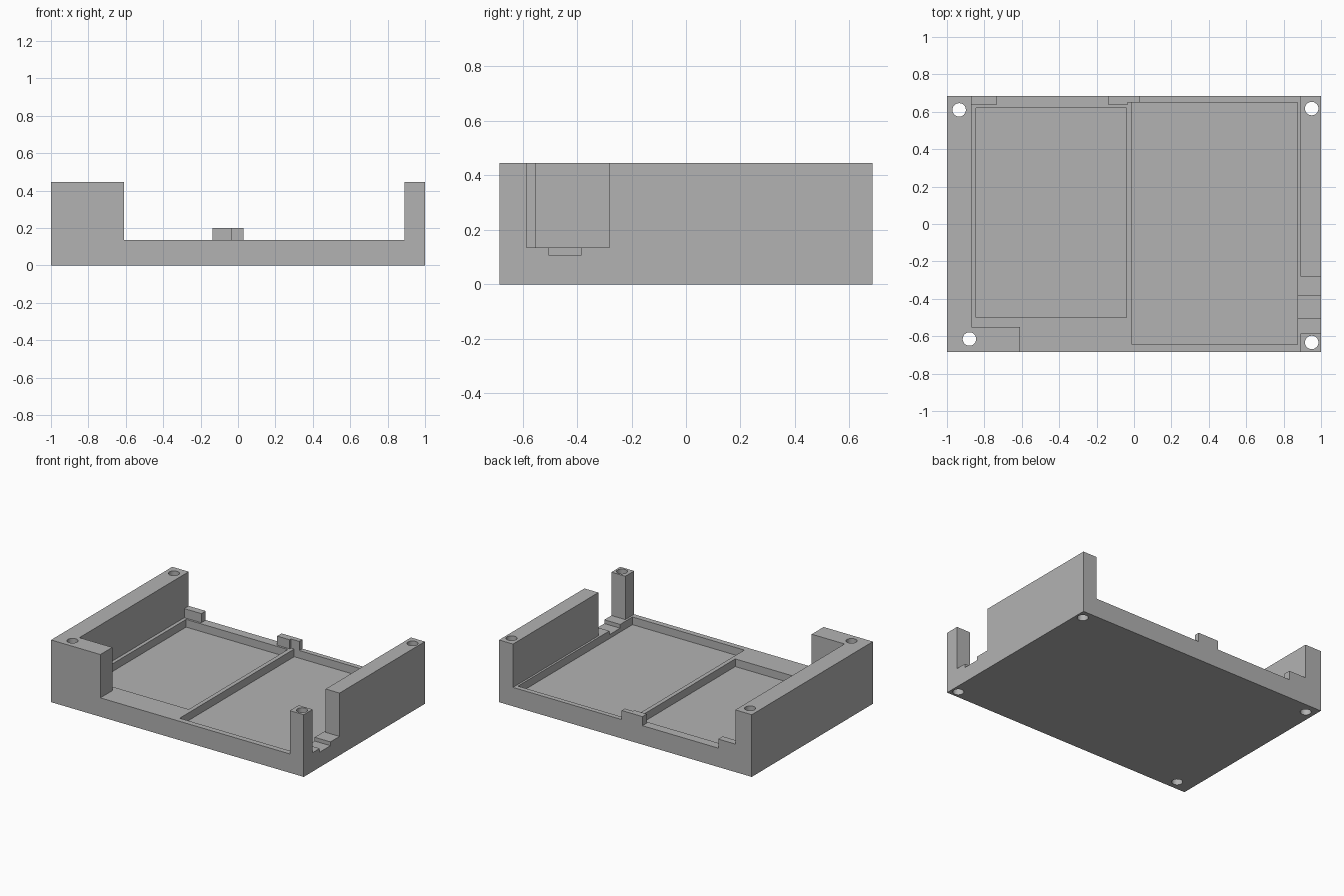
import bpy, bmesh, math
from mathutils import Matrix, Vector

cube = bpy.data.objects.get("Cube")
if cube:
    bpy.data.objects.remove(cube, do_unlink=True)

FLOOR, TAB_TOP, TOP, HALF_Y = 0.135, 0.2, 0.445, 0.685
OUT = 1.2  # cutters reach past the outside of the block

grey = bpy.data.materials.new("plain grey")
grey.use_nodes = True
colour = (0.448, 0.448, 0.448, 1)
grey.diffuse_color = colour
grey.node_tree.nodes["Principled BSDF"].inputs["Base Color"].default_value = colour


def finish(bm, name):
    mesh = bpy.data.meshes.new(name)
    bm.to_mesh(mesh)
    bm.free()
    mesh.materials.append(grey)
    ob = bpy.data.objects.new(name, mesh)
    bpy.context.collection.objects.link(ob)
    return ob


def box(name, x, y, z):
    bm = bmesh.new()
    bmesh.ops.create_cube(bm, size=1)
    spans = (x, y, z)
    size = Vector([b - a for a, b in spans])
    centre = Vector([(a + b) / 2 for a, b in spans])
    bm.transform(Matrix.Translation(centre) @ Matrix.Diagonal(size).to_4x4())
    return finish(bm, name)


def drill(name, x, y):
    bm = bmesh.new()
    bmesh.ops.create_cone(bm, cap_ends=True, segments=32, radius1=0.036, radius2=0.036,
                          depth=2, matrix=Matrix.Translation((x, y, 0)))
    return finish(bm, name)


def cut(body, cutter):
    cutter.hide_render = True
    mod = body.modifiers.new("cut", 'BOOLEAN')
    mod.operation, mod.solver, mod.object = 'DIFFERENCE', 'EXACT', cutter
    bpy.context.view_layer.objects.active = body
    bpy.ops.object.modifier_apply(modifier=mod.name)
    bpy.data.objects.remove(cutter, do_unlink=True)


# Solid block that the tray is milled from
tray = box("enclosure_tray", (-1, 1), (-HALF_Y, HALF_Y), (0, TOP))

# Cavity, openings and recesses: name, x span, y span, bottom height
cuts = [
    ("main_cavity", (-0.87, 0.89), (-0.55, 0.635), FLOOR),
    ("front_opening", (-0.61, 0.89), (-OUT, -0.4), FLOOR),
    ("back_opening", (-0.87, 0.89), (0.5, OUT), TAB_TOP),
    ("back_gap_right", (-0.735, -0.135), (0.5, OUT), FLOOR),
    ("back_gap_left", (0.03, 0.89), (0.5, OUT), FLOOR),
    ("tab_step", (-0.035, 0.1), (0.5, 0.65), FLOOR),
    ("side_gap", (0.8, OUT), (-0.585, -0.28), FLOOR),
    ("cable_notch", (0.8, OUT), (-0.505, -0.383), 0.108),
    ("right_pocket", (-0.845, -0.04), (-0.5, 0.62), 0.08),
    ("left_pocket", (-0.01, 0.875), (-0.645, 0.65), 0.08),
]
for name, x, y, bottom in cuts:
    cut(tray, box(name, x, y, (bottom, OUT)))

# Screw holes through the four corners
for x, y in [(-0.935, 0.61), (0.95, 0.617), (-0.88, -0.615), (0.95, -0.633)]:
    cut(tray, drill("screw_hole", x, y))

# Merge flat faces left split by the cuts
bm = bmesh.new()
bm.from_mesh(tray.data)
bmesh.ops.remove_doubles(bm, verts=bm.verts, dist=0.0001)
bmesh.ops.dissolve_limit(bm, angle_limit=math.radians(1), verts=bm.verts, edges=bm.edges)
bm.to_mesh(tray.data)
bm.free()

bpy.ops.object.select_all(action='DESELECT')
tray.select_set(True)
bpy.context.view_layer.objects.active = tray
bpy.ops.object.shade_smooth_by_angle(angle=math.radians(30))
